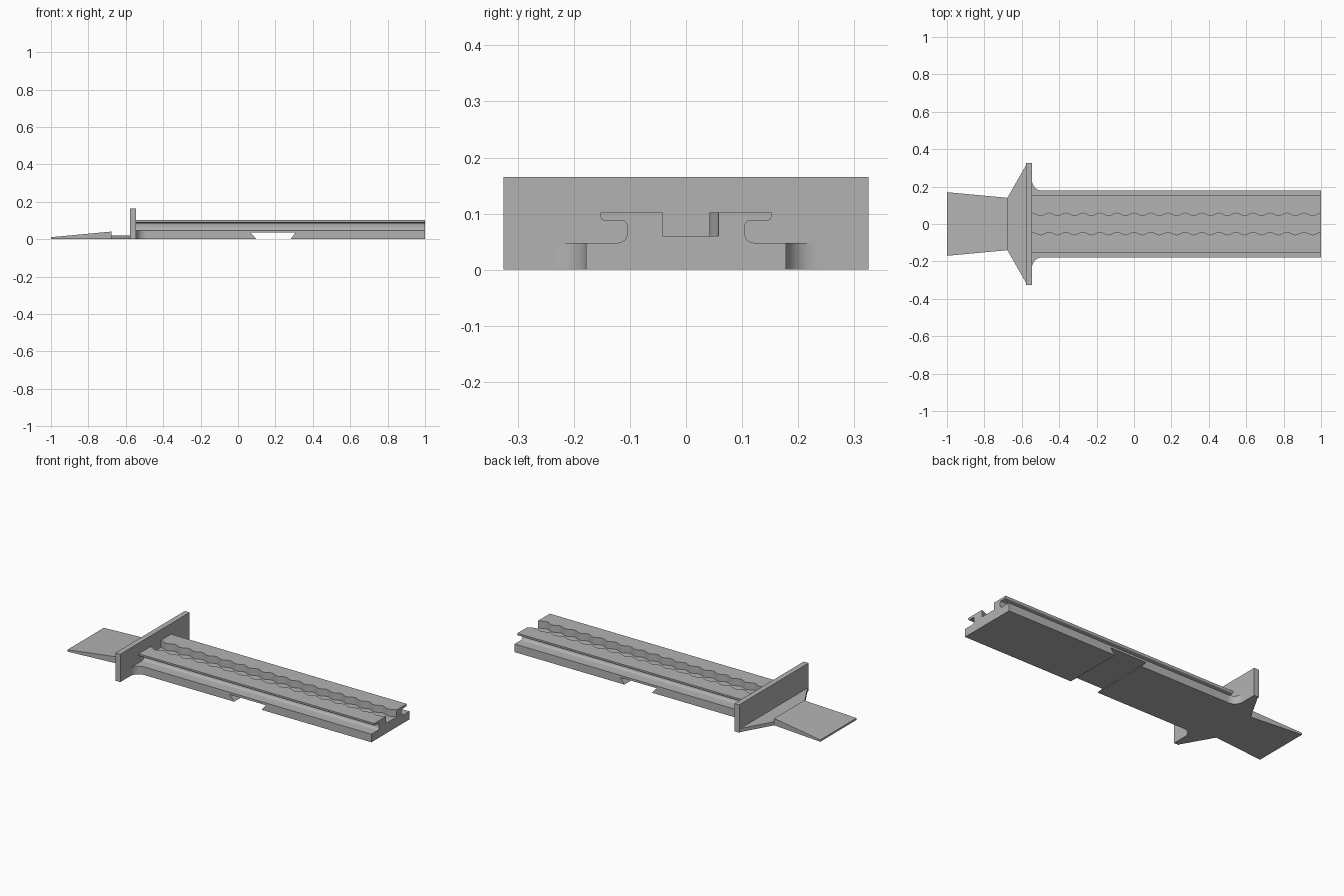
import bpy, bmesh
from math import sin, cos, pi

cube = bpy.data.objects.get("Cube")
if cube:
    bpy.data.objects.remove(cube, do_unlink=True)

grey = bpy.data.materials.new("plain grey")
grey.use_nodes = True
COLOR = (0.45, 0.45, 0.45, 1)
grey.diffuse_color = COLOR
grey.node_tree.nodes["Principled BSDF"].inputs["Base Color"].default_value = COLOR


def loft(name, rings, smooth=False):
    """Skin a list of equal-length closed rings and cap both ends."""
    bm = bmesh.new()
    loops = [[bm.verts.new(p) for p in ring] for ring in rings]
    n = len(loops[0])
    for a, b in zip(loops, loops[1:]):
        for i in range(n):
            j = (i + 1) % n
            bm.faces.new((a[i], a[j], b[j], b[i]))
    bm.faces.new(loops[0])
    bm.faces.new(loops[-1])
    bmesh.ops.recalc_face_normals(bm, faces=bm.faces)
    mesh = bpy.data.meshes.new(name)
    bm.to_mesh(mesh)
    bm.free()
    mesh.materials.append(grey)
    obj = bpy.data.objects.new(name, mesh)
    bpy.context.collection.objects.link(obj)
    if smooth:
        bpy.ops.object.select_all(action='DESELECT')
        obj.select_set(True)
        bpy.context.view_layer.objects.active = obj
        bpy.ops.object.shade_smooth_by_angle(angle=pi / 6)
    return obj


def prism(name, outline, z0, z1, smooth=False):
    return loft(name, [[(x, y, z) for x, y in outline] for z in (z0, z1)], smooth)


def arc(cx, cy, r, start, end, steps=6):
    return [(cx + r * cos(start + (end - start) * i / steps),
             cy + r * sin(start + (end - start) * i / steps)) for i in range(steps + 1)]


def slab(x, half, z0, z1):
    return [(x, -half, z0), (x, half, z0), (x, half, z1), (x, -half, z1)]


PLATE_BACK, PLATE_FRONT, BASE, BASE_TOP = -0.577, -0.545, 0.178, 0.048

# Rail section: wide base, filleted neck, top flange
half = [(BASE, 0), (BASE, BASE_TOP)]
half += arc(0.121, BASE_TOP + 0.016, 0.016, -pi / 2, -pi)
half += arc(0.115, 0.078, 0.010, pi, pi / 2)
half += arc(0.146, 0.094, 0.006, -pi / 2, 0, 4)
half += [(0.152, 0.102)]


def rail_ring(x, shift):
    channel = [(0.05 + shift, 0.102), (0.05 + shift, 0.06),
               (-0.05 + shift, 0.06), (-0.05 + shift, 0.102)]
    mirrored = [(-y, z) for y, z in reversed(half)]
    return [(x, y, z) for y, z in half + channel + mirrored]


# Wavy channel walls run parallel along the rail
PERIODS, STEPS = 17, 10
count = PERIODS * STEPS
rings = [rail_ring(PLATE_FRONT + (1 - PLATE_FRONT) * i / count,
                   0.008 * cos(2 * pi * i / STEPS)) for i in range(count + 1)]
rail = loft("toothed_rail", rings)

# Dovetail slot across the underside
slot = [(0.099, -0.01), (0.099, 0), (0.067, 0.035), (0.307, 0.035), (0.28, 0), (0.28, -0.01)]
cutter = loft("slot_cutter", [[(x, y, z) for x, z in slot] for y in (-0.3, 0.3)])
cut = rail.modifiers.new("slot", 'BOOLEAN')
cut.operation = 'DIFFERENCE'
cut.solver = 'EXACT'
cut.object = cutter
bpy.context.view_layer.objects.active = rail
rail.select_set(True)
bpy.ops.object.modifier_apply(modifier=cut.name)
bpy.data.objects.remove(cutter, do_unlink=True)
bpy.ops.object.shade_smooth_by_angle(angle=pi / 6)

# Curved gussets joining the base to the plate
R = 0.055
for side, label in ((1, "left"), (-1, "right")):
    outline = [(PLATE_FRONT, BASE)] + arc(PLATE_FRONT + R, BASE + R, R, -pi / 2, -pi, 10)
    prism(label + "_gusset", [(x, side * y) for x, y in outline], 0, BASE_TOP, True)

# Upright stop plate
loft("stop_plate", [slab(x, 0.325, 0, 0.165) for x in (PLATE_BACK, PLATE_FRONT)])

# Flared web behind the plate
loft("flared_web", [slab(-0.677, 0.14, 0, 0.021), slab(PLATE_BACK, 0.315, 0, 0.021)])

# Sloping end tab
loft("wedge_tab", [slab(-1, 0.17, 0, 0.011), slab(-0.677, 0.14, 0, 0.041)])
